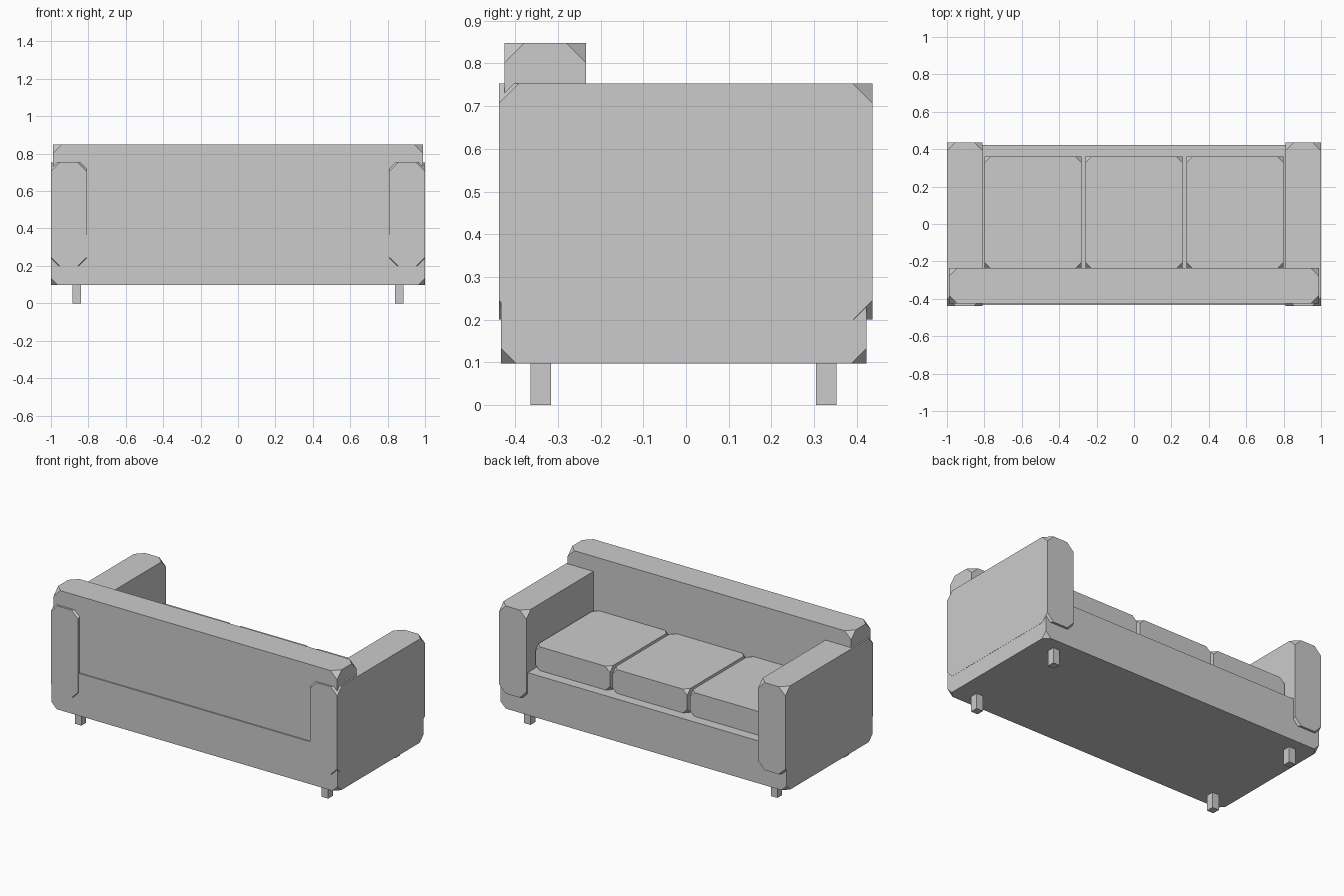
import bpy, bmesh

if "Cube" in bpy.data.objects:
    bpy.data.objects.remove(bpy.data.objects["Cube"])


def block(name, lo, hi, cut=0.0):
    """Box between two corners, with its eight corners cut off flat."""
    bm = bmesh.new()
    bmesh.ops.create_cube(bm, size=1.0)
    for v in bm.verts:
        v.co = [(a + b) / 2 + c * (b - a) for a, b, c in zip(lo, hi, v.co)]
    if cut:
        bmesh.ops.bevel(bm, geom=bm.verts[:], offset=cut, offset_type='OFFSET',
                        segments=1, profile=0.5, affect='VERTICES')
    bmesh.ops.recalc_face_normals(bm, faces=bm.faces[:])
    mesh = bpy.data.meshes.new(name)
    bm.to_mesh(mesh)
    bm.free()
    obj = bpy.data.objects.new(name, mesh)
    bpy.context.collection.objects.link(obj)
    return obj


# Base and backrest
block("base", (-0.999, -0.433, 0.097), (0.999, 0.423, 0.365), 0.036)
block("backrest", (-0.99, -0.425, 0.30), (0.99, -0.234, 0.848), 0.046)

# Armrests
for side, x0, x1 in (("left", -1.0, -0.81), ("right", 0.81, 1.0)):
    block("armrest_" + side, (x0, -0.438, 0.20), (x1, 0.437, 0.753), 0.046)

# Three seat cushions
for i in (-1, 0, 1):
    x = i * 0.54
    block(f"seat_cushion_{i + 2}", (x - 0.26, -0.236, 0.362),
          (x + 0.26, 0.36, 0.515), 0.032)

# Four square legs
for x in (-0.862, 0.862):
    for y in (-0.34, 0.328):
        block("leg", (x - 0.023, y - 0.024, 0.0), (x + 0.023, y + 0.024, 0.11))
